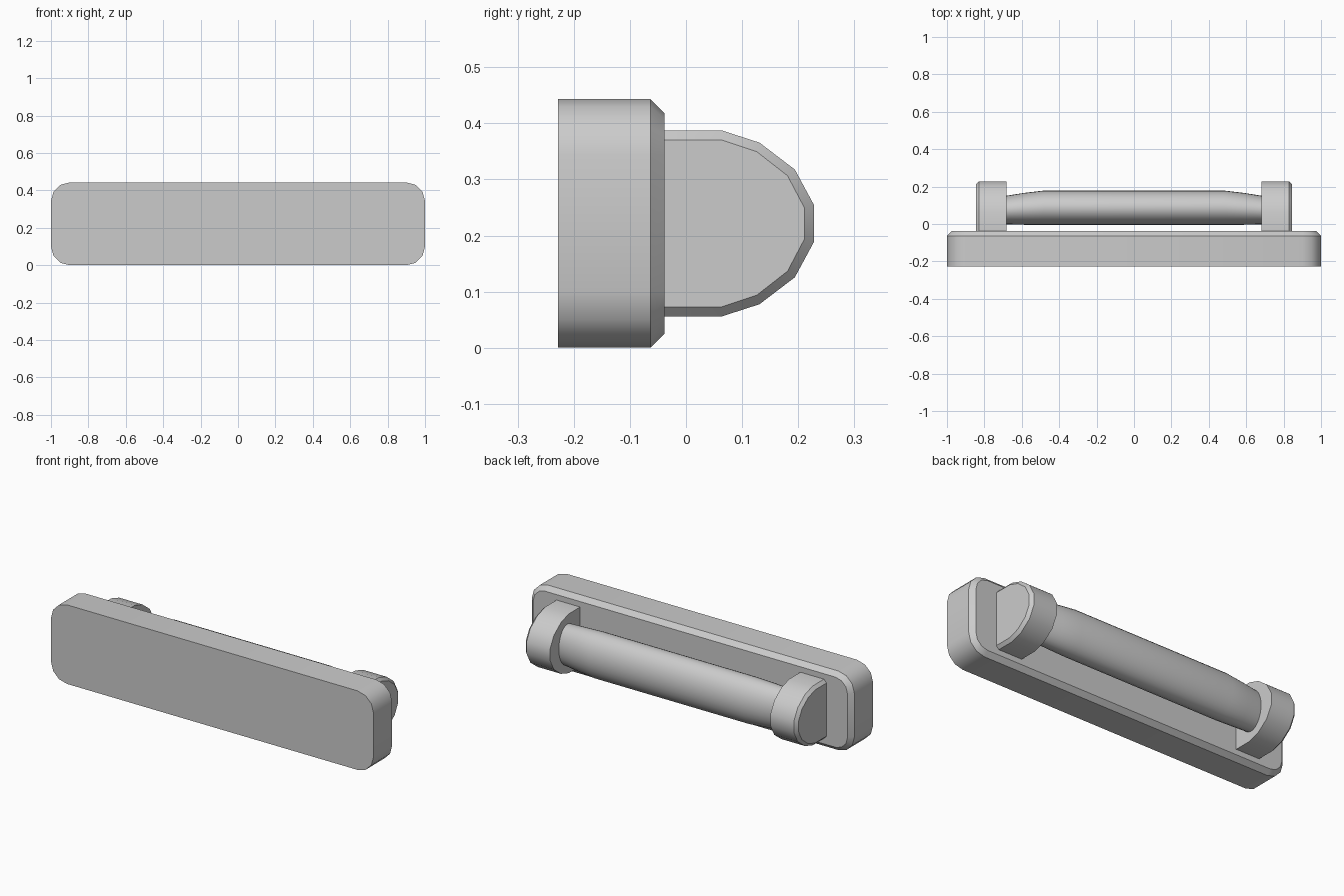
import bpy, bmesh, math

if "Cube" in bpy.data.objects:
    bpy.data.objects.remove(bpy.data.objects["Cube"])


def loft(name, rings):
    """Skin equal-length rings of points and cap both ends."""
    bm = bmesh.new()
    loops = [[bm.verts.new(p) for p in ring] for ring in rings]
    n = len(loops[0])
    for a, b in zip(loops, loops[1:]):
        for i in range(n):
            j = (i + 1) % n
            bm.faces.new((a[i], a[j], b[j], b[i]))
    bm.faces.new(loops[0])
    bm.faces.new(loops[-1])
    bmesh.ops.recalc_face_normals(bm, faces=bm.faces)
    mesh = bpy.data.meshes.new(name)
    bm.to_mesh(mesh)
    bm.free()
    obj = bpy.data.objects.new(name, mesh)
    bpy.context.collection.objects.link(obj)
    bpy.ops.object.select_all(action='DESELECT')
    obj.select_set(True)
    bpy.context.view_layer.objects.active = obj
    bpy.ops.object.shade_smooth_by_angle(angle=math.radians(35))
    return obj


HEIGHT = 0.443
MID_Z = HEIGHT / 2


def plate_ring(y, inset):
    """Rounded rectangle in the xz plane, three segments per corner."""
    r = 0.1 - inset
    cx, cz = 0.9, MID_Z - 0.1
    pts = []
    for k, (sx, sz) in enumerate([(1, 1), (-1, 1), (-1, -1), (1, -1)]):
        for s in range(4):
            a = math.radians(90 * k + 30 * s)
            pts.append((sx * cx + r * math.cos(a), y, MID_Z + sz * cz + r * math.sin(a)))
    return pts


# Front plate with a chamfered back rim
loft("front_plate", [plate_ring(-0.228, 0), plate_ring(-0.063, 0), plate_ring(-0.038, 0.025)])

# Rounded end brackets, chamfered on their outer side
OUTER = [(-0.038, 0.166), (0.063, 0.166), (0.131, 0.144), (0.194, 0.096), (0.228, 0.033)]
INNER = [(-0.038, 0.149), (0.063, 0.149), (0.126, 0.128), (0.181, 0.085), (0.211, 0.028)]


def bracket_ring(x, half):
    full = half + [(y, -z) for y, z in reversed(half)]
    return [(x, y, MID_Z + z) for y, z in full]


for side, label in ((1, "right"), (-1, "left")):
    loft(label + "_bracket", [bracket_ring(side * 0.683, OUTER),
                              bracket_ring(side * 0.829, OUTER),
                              bracket_ring(side * 0.845, INNER)])

# Grip bar with an oval section that slims towards the brackets
STATIONS = [(0.70, -0.001, 0.148, 0.113), (0.59, -0.004, 0.166, 0.121), (0.48, -0.005, 0.179, 0.128)]


def bar_ring(x, y0, y1, hz, sides=28):
    cy, hy = (y0 + y1) / 2, (y1 - y0) / 2
    return [(x, cy + hy * math.cos(t), MID_Z + hz * math.sin(t))
            for t in (2 * math.pi * i / sides for i in range(sides))]


loft("grip_bar", [bar_ring(-x, *s) for x, *s in STATIONS]
     + [bar_ring(x, *s) for x, *s in reversed(STATIONS)])
